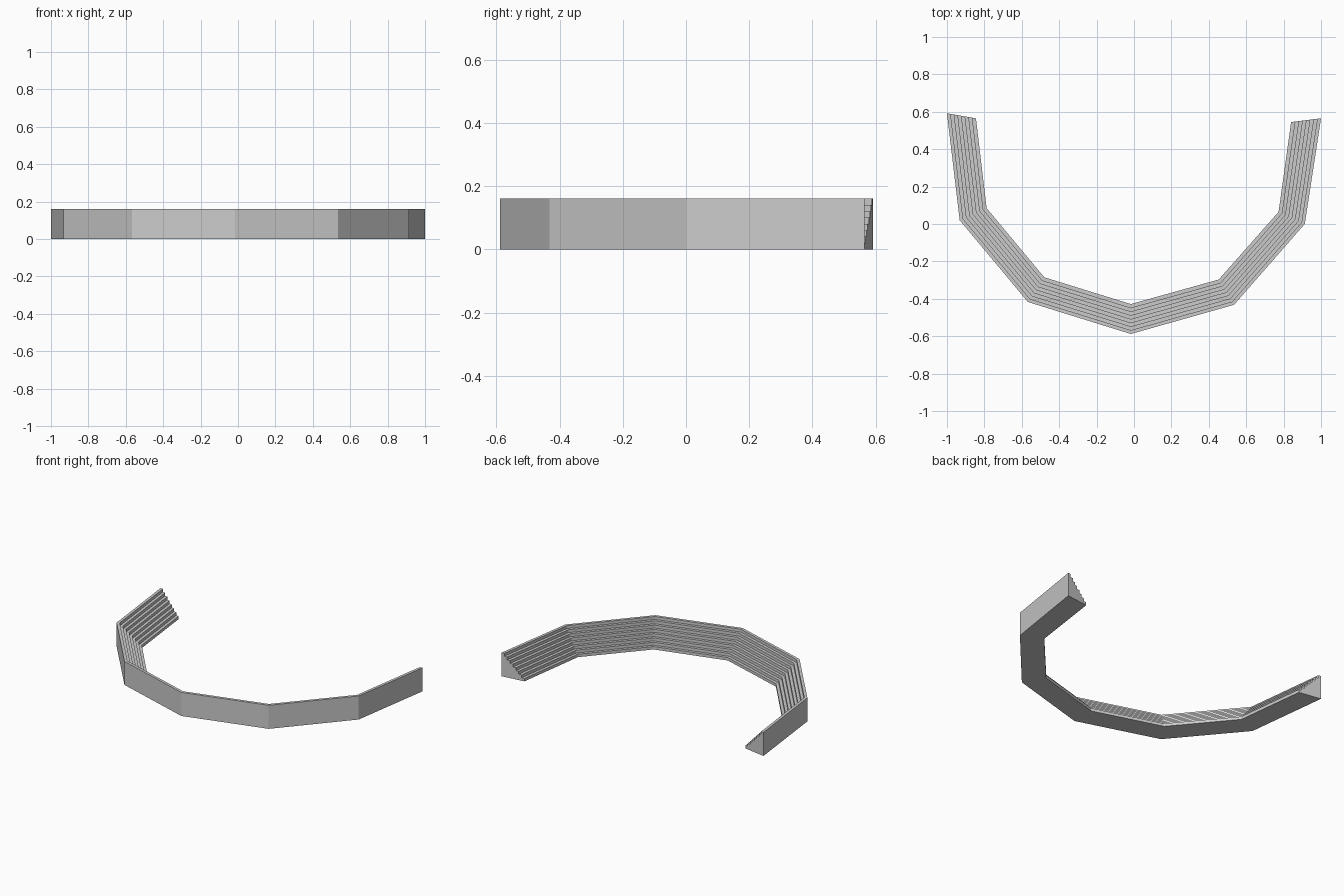
import bpy, bmesh

if "Cube" in bpy.data.objects:
    bpy.data.objects.remove(bpy.data.objects["Cube"])

# Plan of the stand: outer wall line and inner front line
OUTER = [(-1.0, .592), (-.932, .02), (-.567, -.417), (-.017, -.588),
         (.535, -.432), (.913, 0.0), (1.0, .565)]
INNER = [(-.845, .565), (-.788, .085), (-.48, -.285), (-.017, -.428),
         (.453, -.297), (.773, .065), (.84, .545)]
STEPS = 8
HEIGHT = .161

# Stepped cross-section: (fraction from inner to outer, height)
profile = [(0, 0)]
for i in range(STEPS):
    z = HEIGHT * (i + 1) / STEPS
    profile += [(i / STEPS, z), ((i + 1) / STEPS, z)]
profile.append((1, 0))

# Sweep the section along the bend, mitred at each corner
bm = bmesh.new()
rings = []
for (ox, oy), (ix, iy) in zip(OUTER, INNER):
    rings.append([bm.verts.new((ix + (ox - ix) * t, iy + (oy - iy) * t, z))
                  for t, z in profile])
n = len(profile)
for a, b in zip(rings, rings[1:]):
    for j in range(n):
        k = (j + 1) % n
        bm.faces.new((a[j], a[k], b[k], b[j]))

# End walls, one vertical strip beneath each step
for ring in (rings[0], rings[-1]):
    bm.faces.new(ring)
bmesh.ops.recalc_face_normals(bm, faces=bm.faces[:])

mesh = bpy.data.meshes.new("stepped_grandstand")
bm.to_mesh(mesh)
bm.free()
stand = bpy.data.objects.new("stepped_grandstand", mesh)
bpy.context.collection.objects.link(stand)
